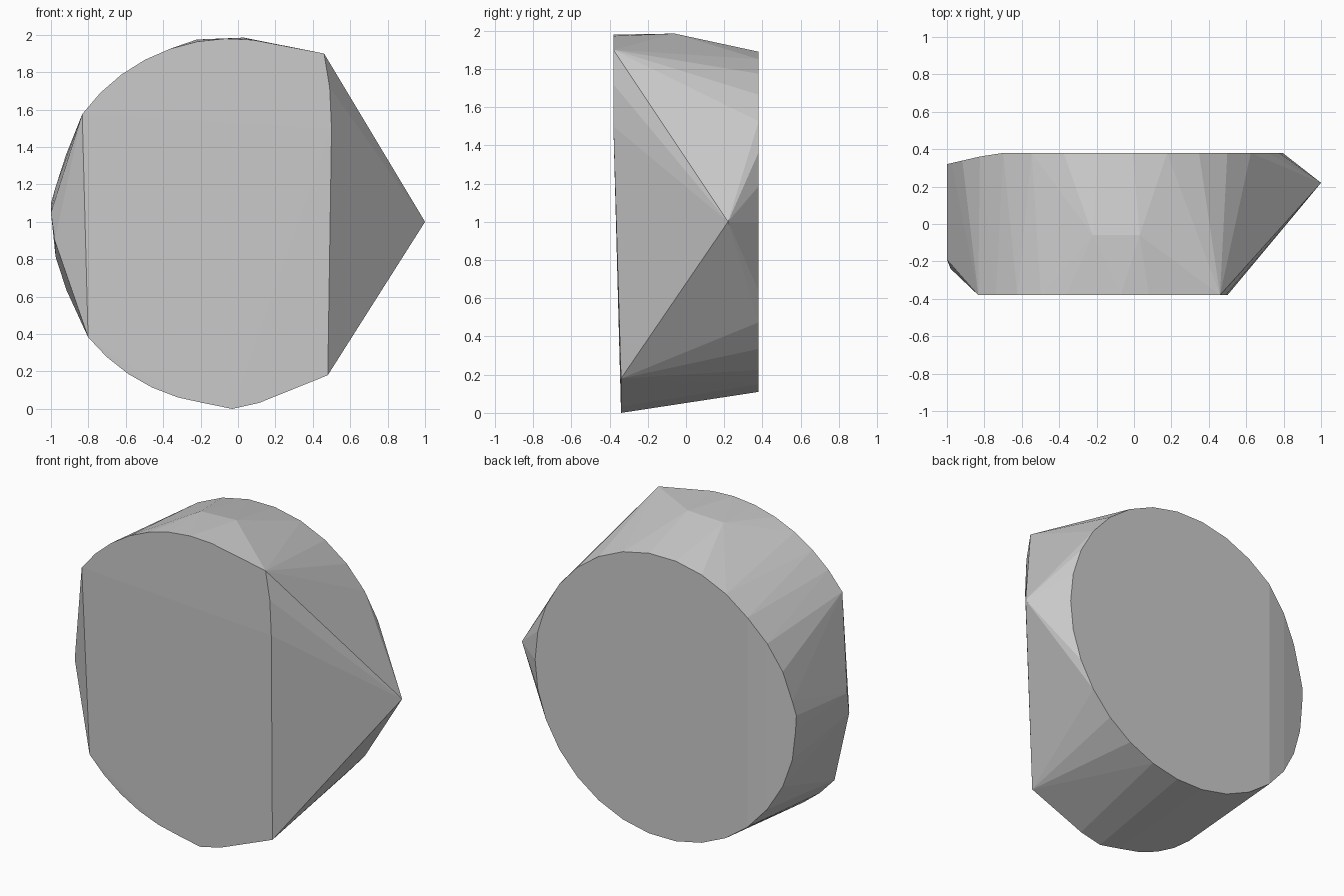
import bpy
import bmesh
from math import sin, cos, radians

if "Cube" in bpy.data.objects:
    bpy.data.objects.remove(bpy.data.objects["Cube"], do_unlink=True)


def make_material(name, color):
    mat = bpy.data.materials.new(name)
    mat.use_nodes = True
    mat.diffuse_color = color
    mat.node_tree.nodes["Principled BSDF"].inputs["Base Color"].default_value = color
    return mat


def ring(center_x, radius, start, end, steps):
    """Points (x, z) along an arc in the upright plane, angles in degrees."""
    points = []
    for i in range(steps + 1):
        angle = radians(start + (end - start) * i / steps)
        points.append((center_x + radius * cos(angle), 1 + radius * sin(angle)))
    return points


def front_depth(z):
    # front face is upright near the top and leans back lower down
    return -0.38 + 0.04 * min(1, max(0, (1.5 - z) / 1.32))


def back_depth(x):
    # back face bends forward along its narrow side strip
    return 0.38 - 0.06 * max(0, (-0.74 - x) / 0.26)


# Front rim: upper arc, lower arc and the straight cut edge
front = ring(-0.04, 0.98, 83, 144, 7) + ring(-0.04, 0.98, 219, 279, 7)
front += [(-0.03, 0), (0.46, 1.9), (0.49, 1.72), (0.5, 1.5), (0.48, 0.18)]
points = [(x, front_depth(z), z) for x, z in front]

# Back rim: a nearly full circle
back = ring(-0.1, 0.895, 0, 348, 29)
points += [(x, back_depth(x), z) for x, z in back]

# Pointed tip, top ridge and rounded side
points += [(1, 0.22, 1)]
points += [(-0.22, -0.06, 1.975), (0.03, -0.06, 1.985)]
points += [(-0.98, -0.24, 0.9), (-1, -0.19, 1.05), (-1, 0.32, 1.1)]

# Wrap the rims and corners in one faceted solid
bm = bmesh.new()
for p in points:
    bm.verts.new(p)
hull = bmesh.ops.convex_hull(bm, input=bm.verts[:])
loose = {v for v in hull["geom_interior"] + hull["geom_unused"]
         if isinstance(v, bmesh.types.BMVert) and v.is_valid}
bmesh.ops.delete(bm, geom=list(loose), context="VERTS")
bmesh.ops.dissolve_limit(bm, angle_limit=radians(0.3),
                         verts=bm.verts[:], edges=bm.edges[:])
bmesh.ops.recalc_face_normals(bm, faces=bm.faces[:])

mesh = bpy.data.meshes.new("faceted_stone")
bm.to_mesh(mesh)
bm.free()
mesh.materials.append(make_material("light grey", (0.6, 0.6, 0.6, 1)))
stone = bpy.data.objects.new("faceted_stone", mesh)
bpy.context.collection.objects.link(stone)
